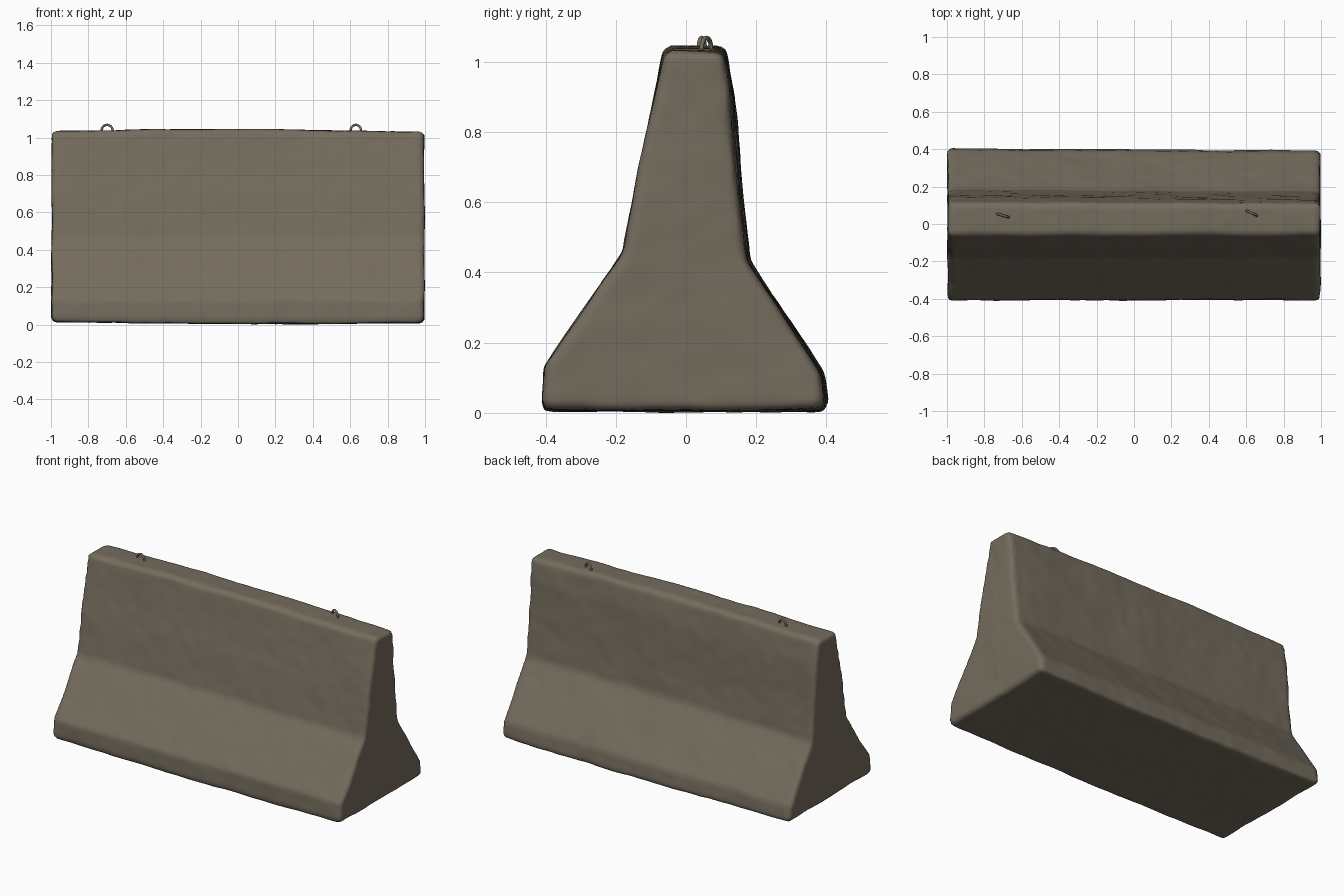
import bpy, bmesh, math
from mathutils import Vector, noise

cube = bpy.data.objects.get("Cube")
if cube:
    bpy.data.objects.remove(cube, do_unlink=True)


def make_material(name, rgb):
    mat = bpy.data.materials.new(name)
    mat.use_nodes = True
    color = (*rgb, 1.0)
    mat.diffuse_color = color
    bsdf = mat.node_tree.nodes["Principled BSDF"]
    bsdf.inputs["Base Color"].default_value = color
    bsdf.inputs["Roughness"].default_value = 0.9
    return mat


concrete = make_material("weathered concrete", (0.175, 0.15, 0.11))

# Barrier cross-section (y, z): broad foot, sloping shoulder, tapering stem
PROFILE = [(-0.41, 0.012), (-0.403, 0.135), (-0.18, 0.46), (-0.135, 0.70),
           (-0.06, 1.04), (0.118, 1.04), (0.14, 0.90), (0.165, 0.60),
           (0.183, 0.44), (0.395, 0.115), (0.408, 0.012)]


def wear(co):
    """Slow warp of the casting plus shallow pits and bumps."""
    p = Vector(co)
    top = max(0.0, (p.z - 0.8) / 0.24)
    low = max(0.0, 1 - p.z / 0.15)
    p.z += top * (0.014 * math.cos(1.6 * (p.x + 0.1)) - 0.006)
    p.z -= low * 0.006 * math.cos(2.2 * (p.x - 0.25))
    # the back drifts slightly inward toward the left end
    if p.y > 0:
        p.y -= 0.006 * (p.x + 1)
    dents = noise.noise_vector(co * 4.0) * 0.005
    grain = noise.noise_vector(co * 13.0) * 0.0025
    return p + dents + grain


def make_barrier():
    bm = bmesh.new()
    end = bm.faces.new([bm.verts.new((-0.996, y, z)) for y, z in PROFILE])
    ext = bmesh.ops.extrude_face_region(bm, geom=[end])
    moved = [v for v in ext["geom"] if isinstance(v, bmesh.types.BMVert)]
    bmesh.ops.translate(bm, verts=moved, vec=(1.992, 0, 0))
    bmesh.ops.recalc_face_normals(bm, faces=bm.faces)
    # worn, rounded outer edges; the shoulder creases stay crisp
    sharp = [e for e in bm.edges if e.calc_face_angle(0) > math.radians(40)]
    bmesh.ops.bevel(bm, geom=sharp, offset=0.022, segments=3, profile=0.5,
                    affect='EDGES', clamp_overlap=True)
    mesh = bpy.data.meshes.new("barrier_body")
    bm.to_mesh(mesh)
    bm.free()
    obj = bpy.data.objects.new("barrier_body", mesh)
    bpy.context.collection.objects.link(obj)
    mod = obj.modifiers.new("even surface", 'REMESH')
    mod.mode = 'VOXEL'
    mod.voxel_size = 0.016

    # bake the even surface, then wear it down
    deps = bpy.context.evaluated_depsgraph_get()
    solid = bpy.data.meshes.new_from_object(obj.evaluated_get(deps))
    obj.modifiers.clear()
    obj.data = solid
    solid.name = "barrier_body"
    for v in solid.vertices:
        v.co = wear(v.co)
    floor = min(v.co.z for v in solid.vertices)
    for v in solid.vertices:
        v.co.z -= floor
    solid.materials.clear()
    solid.materials.append(concrete)
    solid.shade_smooth()
    return obj


def make_hoop(name, x, y, yaw):
    """Bent bar set in the top for lifting."""
    curve = bpy.data.curves.new(name, 'CURVE')
    curve.dimensions = '3D'
    curve.bevel_depth = 0.0065
    curve.bevel_resolution = 2
    curve.use_fill_caps = True
    r = 0.031
    arc = [(r * math.cos(a), r * math.sin(a))
           for a in (math.pi * i / 12 for i in range(13))]
    path = [(r, -0.04)] + arc + [(-r, -0.04)]
    spline = curve.splines.new('POLY')
    spline.points.add(len(path) - 1)
    for point, (u, z) in zip(spline.points, path):
        point.co = (u, 0, z, 1)
    spline.use_smooth = True
    curve.materials.append(concrete)
    obj = bpy.data.objects.new(name, curve)
    obj.location = (x, y, 1.037)
    obj.rotation_euler = (0, 0, math.radians(yaw))
    bpy.context.collection.objects.link(obj)


make_barrier()
make_hoop("right_lifting_hoop", -0.70, 0.045, -16)
make_hoop("left_lifting_hoop", 0.63, 0.058, -26)
